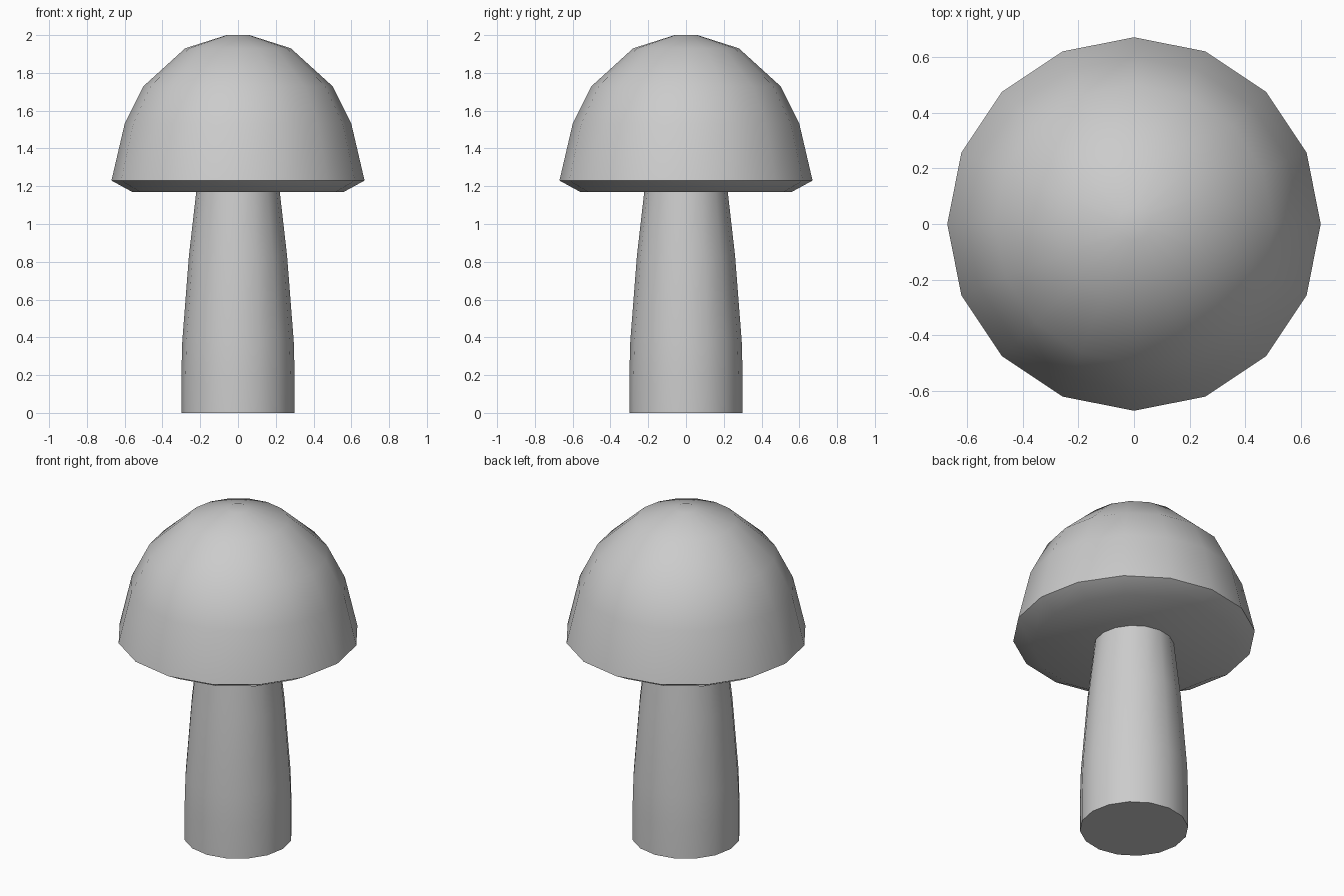
import bpy
import bmesh
from math import radians, tau
from mathutils import Matrix

cube = bpy.data.objects.get("Cube")
if cube:
    bpy.data.objects.remove(cube, do_unlink=True)

SIDES = 16

grey = bpy.data.materials.new("plain grey")
grey.use_nodes = True
grey.diffuse_color = (0.6, 0.6, 0.6, 1)
grey.node_tree.nodes["Principled BSDF"].inputs["Base Color"].default_value = (0.6, 0.6, 0.6, 1)


def lathe(name, profile, angle):
    """Turn a (radius, height) profile, bottom to top, into a capped solid."""
    bm = bmesh.new()
    rings = []
    for radius, z in profile:
        ring = bmesh.ops.create_circle(bm, segments=SIDES, radius=radius,
                                       matrix=Matrix.Translation((0, 0, z)))
        rings.append(ring["verts"])
    for low, high in zip(rings, rings[1:]):
        for i in range(SIDES):
            j = (i + 1) % SIDES
            bm.faces.new((low[i], low[j], high[j], high[i]))
    bm.faces.new(rings[0])
    bm.faces.new(rings[-1])
    bmesh.ops.recalc_face_normals(bm, faces=bm.faces)
    mesh = bpy.data.meshes.new(name)
    bm.to_mesh(mesh)
    bm.free()
    mesh.materials.append(grey)
    obj = bpy.data.objects.new(name, mesh)
    bpy.context.collection.objects.link(obj)
    bpy.ops.object.select_all(action="DESELECT")
    obj.select_set(True)
    bpy.context.view_layer.objects.active = obj
    bpy.ops.object.shade_smooth_by_angle(angle=radians(angle))
    return obj


# Stem: straight foot tapering towards the cap
lathe("stem", [(0.30, 0), (0.30, 0.2), (0.295, 0.38), (0.26, 0.83), (0.22, 1.18)], 40)

# Cap: bevelled underside, wide rim and rounded dome
lathe("cap", [(0.56, 1.17), (0.67, 1.23), (0.60, 1.53), (0.50, 1.73),
              (0.28, 1.93), (0.06, 2.0)], 40)
